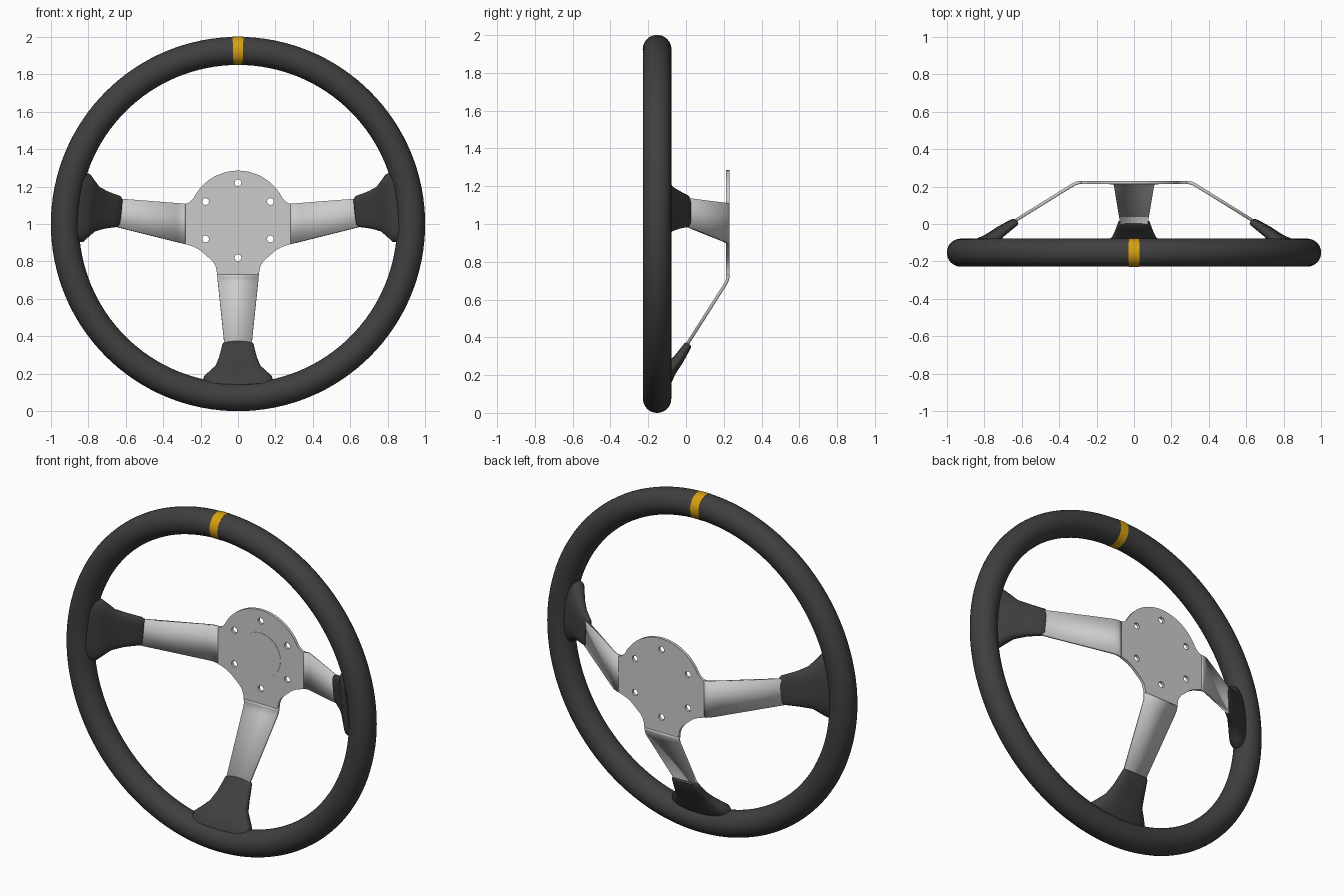
import bpy, bmesh, math
from mathutils import Vector

if "Cube" in bpy.data.objects:
    bpy.data.objects.remove(bpy.data.objects["Cube"])

CZ, RIM_Y = 1.0, -0.153


def material(name, color):
    m = bpy.data.materials.new(name)
    m.diffuse_color = (*color, 1)
    m.use_nodes = True
    m.node_tree.nodes["Principled BSDF"].inputs["Base Color"].default_value = m.diffuse_color
    return m


leather = material("dark_leather", (0.05, 0.05, 0.05))
yellow = material("yellow_marker", (0.68, 0.35, 0.005))


def finish(obj, mat=None, angle=35):
    bpy.ops.object.select_all(action='DESELECT')
    obj.select_set(True)
    bpy.context.view_layer.objects.active = obj
    if mat:
        obj.data.materials.append(mat)
    bpy.ops.object.shade_smooth_by_angle(angle=math.radians(angle))
    return obj


def loft(name, rings, mat, caps=True, closed=False):
    """Skin a list of equal-length closed rings of points."""
    bm = bmesh.new()
    vs = [[bm.verts.new(p) for p in ring] for ring in rings]
    n = len(rings[0])
    pairs = list(zip(vs, vs[1:])) + ([(vs[-1], vs[0])] if closed else [])
    for a, b in pairs:
        for i in range(n):
            j = (i + 1) % n
            bm.faces.new((a[i], a[j], b[j], b[i]))
    if caps and not closed:
        bm.faces.new(vs[0])
        bm.faces.new(vs[-1])
    bmesh.ops.recalc_face_normals(bm, faces=bm.faces)
    me = bpy.data.meshes.new(name)
    bm.to_mesh(me)
    bm.free()
    obj = bpy.data.objects.new(name, me)
    bpy.context.collection.objects.link(obj)
    return finish(obj, mat, 50)


def tube_ring(angle, minor, n=32):
    pts = []
    for k in range(n):
        t = math.tau * k / n
        r = 0.925 + minor * math.cos(t)
        pts.append((r * math.cos(angle), RIM_Y + minor * math.sin(t), CZ + r * math.sin(angle)))
    return pts


# Rim and top centre marker
loft("rim", [tube_ring(math.tau * i / 128, 0.075) for i in range(128)], leather, closed=True)
loft("centre_marker", [tube_ring(math.radians(90 + 1.65 * i / 2), 0.0762) for i in range(-2, 3)], yellow)

# Flared grip covers: radius, y, half width, half thickness
SECTIONS = [(0.635, 0.015, 0.074, 0.015), (0.645, 0.008, 0.084, 0.021),
            (0.68, -0.015, 0.092, 0.025), (0.72, -0.042, 0.102, 0.029),
            (0.77, -0.083, 0.121, 0.036), (0.81, -0.112, 0.155, 0.045),
            (0.84, -0.138, 0.183, 0.049), (0.885, -0.160, 0.188, 0.045)]


def grip(name, degrees):
    a = math.radians(degrees)
    out = Vector((math.cos(a), 0, math.sin(a)))
    side = Vector((-math.sin(a), 0, math.cos(a)))
    rings = []
    for i, (r, y, hw, ht) in enumerate(SECTIONS):
        bend = min(1, i / 5)
        ring = []
        for k in range(32):
            c, s = math.cos(math.tau * k / 32), math.sin(math.tau * k / 32)
            t = hw * math.copysign(abs(c) ** 0.6, c)
            h = ht * math.copysign(abs(s) ** 0.7, s)
            radius = r + 0.6 * h - bend * t * t / 1.7
            ring.append(out * radius + side * t + Vector((0, y + 0.8 * h, CZ)))
        rings.append(ring)
    loft(name, rings, leather)


grip("right_grip_cover", 6)
grip("left_grip_cover", 174)
grip("bottom_grip_cover", 270)

# Hub plate with six bolt holes
PLATE_Y, HALF = 0.2215, 0.0085
arc = [(0.265 * math.sin(math.radians(d)), 1.02 + 0.265 * math.cos(math.radians(d))) for d in range(0, 65, 4)]
half = arc + [(0.25, 1.124), (0.264, 1.113), (0.28, 1.108),
              (0.28, 0.892), (0.25, 0.883), (0.225, 0.873), (0.2, 0.858), (0.17, 0.832),
              (0.14, 0.806), (0.123, 0.782), (0.115, 0.757), (0.112, 0.73)]
outline = half + [(-x, z) for x, z in reversed(half[1:])]
loops = [outline]
for i in range(6):
    a = math.radians(30 + 60 * i)
    loops.append([(0.2 * math.cos(a) + 0.018 * math.cos(math.tau * k / 20),
                   1.02 + 0.2 * math.sin(a) + 0.018 * math.sin(math.tau * k / 20)) for k in range(20)])
cu = bpy.data.curves.new("hub_plate", 'CURVE')
cu.dimensions = '2D'
cu.fill_mode = 'BOTH'
cu.extrude = HALF
for loop in loops:
    sp = cu.splines.new('POLY')
    sp.points.add(len(loop) - 1)
    for p, (x, z) in zip(sp.points, loop):
        p.co = (x, z, 0, 1)
    sp.use_cyclic_u = True
hub = bpy.data.objects.new("hub_plate", cu)
bpy.context.collection.objects.link(hub)
hub.location.y = PLATE_Y
hub.rotation_euler.x = math.pi / 2
bpy.context.view_layer.objects.active = hub
hub.select_set(True)
bpy.ops.object.convert(target='MESH')
finish(bpy.context.view_layer.objects.active)

# Thin raised centre disc on the front of the hub
bpy.ops.mesh.primitive_cylinder_add(vertices=48, radius=0.13, depth=0.004,
                                    location=(0, PLATE_Y - HALF, 1.02), rotation=(math.pi / 2, 0, 0))
disc = bpy.context.object
disc.name = "hub_centre_disc"
finish(disc)


# Bent sheet-metal spokes: path of (distance, y), edges given by a function
def spoke(name, path, place):
    bm = bmesh.new()
    rows = [[bm.verts.new(p) for p in place(d, y)] for d, y in path]
    for a, b in zip(rows, rows[1:]):
        bm.faces.new((a[0], a[1], b[1], b[0]))
    me = bpy.data.meshes.new(name)
    bm.to_mesh(me)
    bm.free()
    obj = bpy.data.objects.new(name, me)
    bpy.context.collection.objects.link(obj)
    mod = obj.modifiers.new("thickness", 'SOLIDIFY')
    mod.thickness = 2 * HALF
    mod.offset = 0
    finish(obj)


def side_edges(sign):
    return lambda d, y: ((sign * d, y, 0.892 + (d - 0.28) * 0.25), (sign * d, y, 1.108 + (d - 0.28) * 0.078))


def bottom_edges(d, y):
    w = 0.112 - (d - 0.27) * 0.105
    return (-w, y, CZ - d), (w, y, CZ - d)


side_path = [(0.28, PLATE_Y), (0.295, 0.221), (0.308, 0.218), (0.322, 0.2115), (0.34, 0.201), (0.72, -0.035)]
bottom_path = [(0.27, PLATE_Y), (0.285, 0.221), (0.30, 0.2175), (0.314, 0.211), (0.33, 0.201), (0.72, -0.047)]
spoke("right_spoke", side_path, side_edges(1))
spoke("left_spoke", side_path, side_edges(-1))
spoke("bottom_spoke", bottom_path, bottom_edges)
